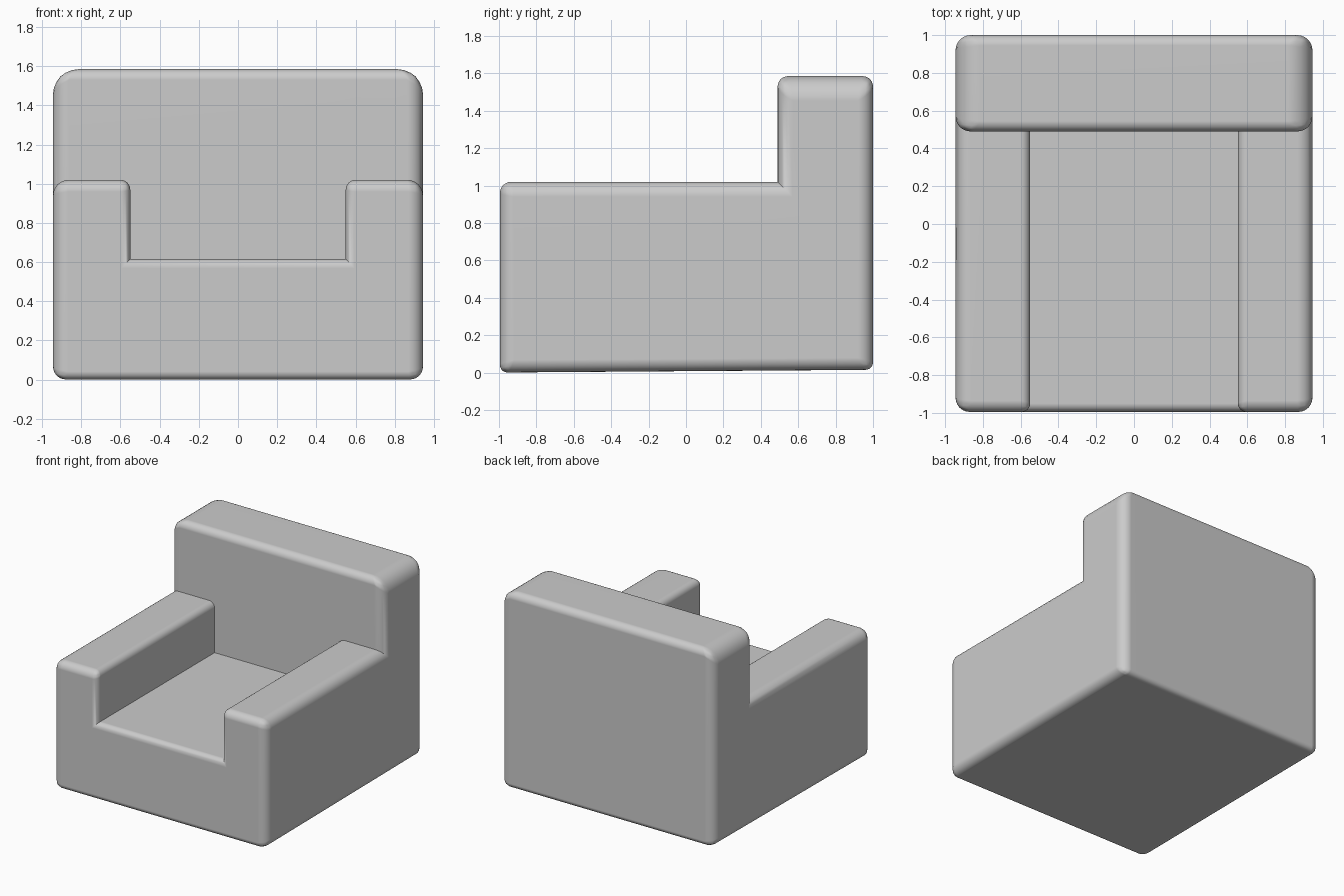
import bpy, bmesh
from mathutils import Vector

if "Cube" in bpy.data.objects:
    bpy.data.objects.remove(bpy.data.objects["Cube"])

# Grid planes of the blocky armchair
XS = [-0.945, -0.55, 0.55, 0.945]
YS = [-0.995, 0.49, 1.0]
ZS = [0.015, 0.615, 1.02, 1.585]
MAX_R = 0.13


def filled(i, j, k):
    if not (0 <= i < 3 and 0 <= j < 2 and 0 <= k < 3):
        return False
    if j == 1 or k == 0:          # back block and seat base
        return True
    return k == 1 and i != 1      # arms


def radius(edge):
    """Rounding radius of an outer edge, by where it lies."""
    a, b = edge.verts[0].co, edge.verts[1].co
    mid, d = (a + b) / 2, b - a
    side = abs(mid.x) > 0.9
    if abs(d.y) > 0.1:                         # edges running front to back
        if mid.z > 1.5:
            return 0.13
        if mid.z < 0.1:
            return 0.065
        return 0.08 if side else 0.05
    if abs(d.z) > 0.1:                         # upright edges
        if not side:
            return 0.045
        return 0.08 if mid.y > 0.4 else 0.075
    if mid.z > 1.5:                            # edges running left to right
        return 0.055
    if mid.z < 0.1:
        return 0.04
    return 0.045 if mid.z < 0.7 else 0.06


# Armchair body: outer skin of the filled cells
bm = bmesh.new()
for i in range(3):
    for j in range(2):
        for k in range(3):
            if not filled(i, j, k):
                continue
            for axis in range(3):
                for s in (0, 1):
                    n = [i, j, k]
                    n[axis] += 1 if s else -1
                    if filled(*n):
                        continue
                    u, v = [x for x in range(3) if x != axis]
                    quad = []
                    for du, dv in ((0, 0), (1, 0), (1, 1), (0, 1)):
                        c = [i, j, k]
                        c[axis] += s
                        c[u] += du
                        c[v] += dv
                        quad.append(bm.verts.new((XS[c[0]], YS[c[1]], ZS[c[2]])))
                    bm.faces.new(quad)
bmesh.ops.remove_doubles(bm, verts=bm.verts, dist=1e-4)
bmesh.ops.recalc_face_normals(bm, faces=bm.faces)
bmesh.ops.dissolve_limit(bm, angle_limit=0.02, verts=bm.verts, edges=bm.edges)
bm.normal_update()

# Round only the outward edges; inner creases stay crisp
weight = bm.edges.layers.float.new("bevel_weight_edge")
for e in bm.edges:
    if e.calc_face_angle_signed(0) > 0.1:
        e[weight] = radius(e) / MAX_R
mesh = bpy.data.meshes.new("armchair")
bm.to_mesh(mesh)
bm.free()

chair = bpy.data.objects.new("armchair", mesh)
bpy.context.collection.objects.link(chair)
bpy.context.view_layer.objects.active = chair
chair.select_set(True)
bev = chair.modifiers.new("soft_edges", 'BEVEL')
bev.limit_method = 'WEIGHT'
bev.width = MAX_R
bev.segments = 6
bpy.ops.object.modifier_apply(modifier=bev.name)

# Base sinks slightly towards the front
for v in mesh.vertices:
    low = max(0.0, 1 - v.co.z / 0.6)
    v.co.z -= 0.015 * low * (1 - v.co.y) / 2

bpy.ops.object.shade_smooth_by_angle(angle=0.7)
wn = chair.modifiers.new("even_shading", 'WEIGHTED_NORMAL')
wn.keep_sharp = True
